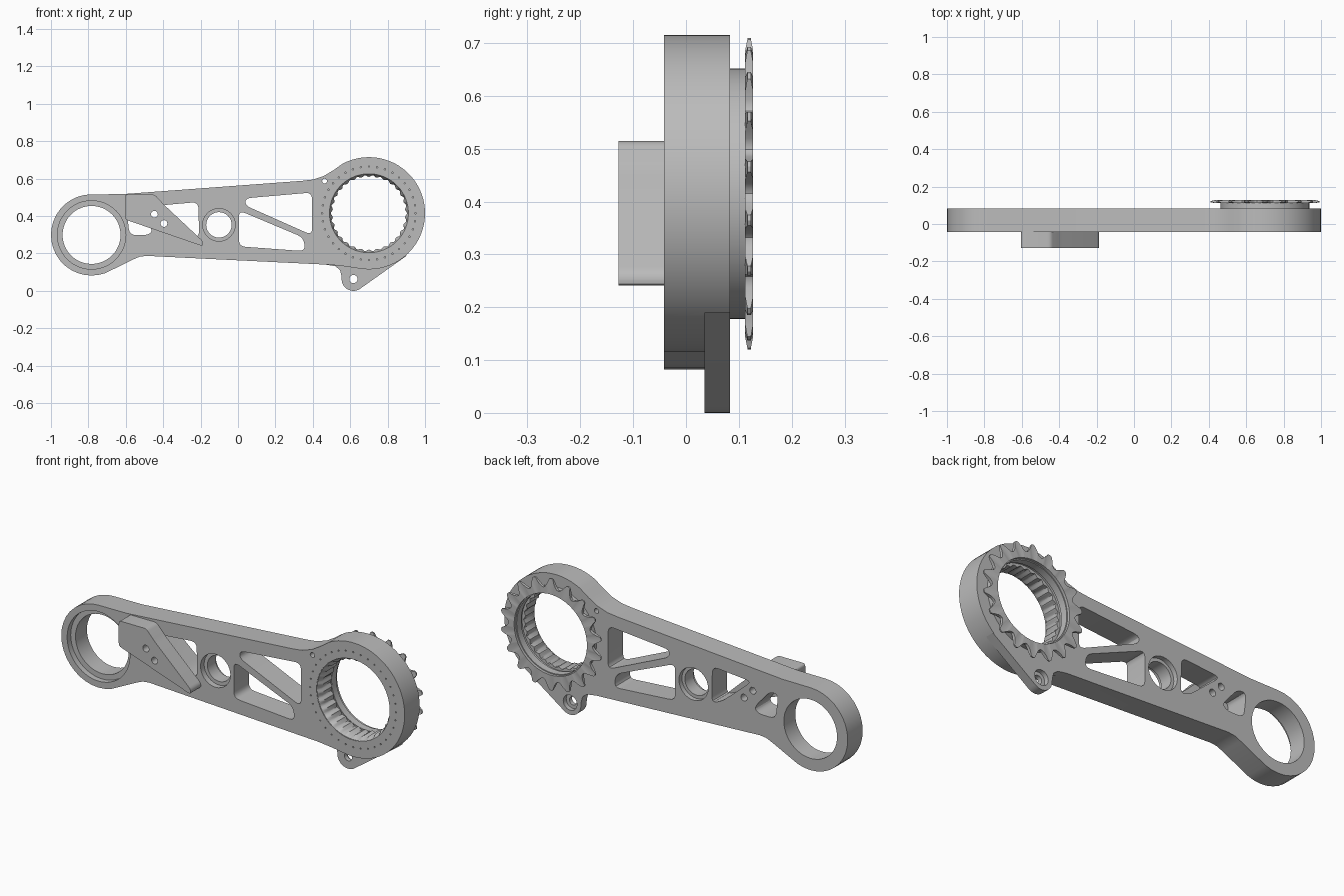
import bpy, bmesh, math
from mathutils import Vector

cube = bpy.data.objects.get("Cube")
if cube:
    bpy.data.objects.remove(cube, do_unlink=True)

FRONT, BACK = -0.042, 0.083
BIG, SMALL, MID, LUG = (0.70, 0.415), (-0.783, 0.299), (-0.102, 0.353), (0.617, 0.063)

metal = bpy.data.materials.new("grey metal")
metal.use_nodes = True
grey = (0.5, 0.5, 0.5, 1)
metal.diffuse_color = grey
metal.node_tree.nodes["Principled BSDF"].inputs["Base Color"].default_value = grey


def arc(c, r, a0, a1, n):
    angles = [math.radians(a0 + (a1 - a0) * i / n) for i in range(n + 1)]
    return [(c[0] + r * math.cos(a), c[1] + r * math.sin(a)) for a in angles]


def circle(c, r, n=48):
    return arc(c, r, 0, 360, n)[:-1]


def rounded(points, r, seg=4):
    """Polygon with every corner softened by a short curve."""
    out = []
    for i, p in enumerate(points):
        p, a, b = Vector(p), Vector(points[i - 1]), Vector(points[(i + 1) % len(points)])
        s = p + (a - p).normalized() * min(r, (a - p).length * 0.45)
        e = p + (b - p).normalized() * min(r, (b - p).length * 0.45)
        for k in range(seg + 1):
            t = k / seg
            out.append(tuple(s * (1 - t) ** 2 + p * 2 * t * (1 - t) + e * t * t))
    return out


def finish(name, bm):
    bmesh.ops.recalc_face_normals(bm, faces=bm.faces)
    me = bpy.data.meshes.new(name)
    bm.to_mesh(me)
    bm.free()
    me.materials.append(metal)
    ob = bpy.data.objects.new(name, me)
    bpy.context.collection.objects.link(ob)
    return ob


def prisms(name, loops, y0, y1):
    """One or more outlines in the xz plane, extruded along y."""
    bm = bmesh.new()
    for loop in loops:
        a = [bm.verts.new((x, y0, z)) for x, z in loop]
        b = [bm.verts.new((x, y1, z)) for x, z in loop]
        bm.faces.new(a)
        bm.faces.new(b[::-1])
        for i in range(len(a)):
            bm.faces.new((a[i - 1], b[i - 1], b[i], a[i]))
    return finish(name, bm)


def tube(name, sections):
    """Closed ring around the big axis from (y, outline) sections."""
    bm = bmesh.new()
    rings = [[bm.verts.new((x, y, z)) for x, z in loop] for y, loop in sections]
    for j, ring in enumerate(rings):
        prev = rings[j - 1]
        for i in range(len(ring)):
            bm.faces.new((prev[i - 1], prev[i], ring[i], ring[i - 1]))
    return finish(name, bm)


def boolean(ob, tool, operation="DIFFERENCE"):
    tool.hide_render = True
    mod = ob.modifiers.new("cut", "BOOLEAN")
    mod.operation, mod.object, mod.solver = operation, tool, "EXACT"
    bpy.context.view_layer.objects.active = ob
    bpy.ops.object.modifier_apply(modifier=mod.name)
    bpy.data.objects.remove(tool, do_unlink=True)


def polar(radii, start=0.0):
    n = len(radii)
    return [(BIG[0] + r * math.cos(start + math.tau * i / n),
             BIG[1] + r * math.sin(start + math.tau * i / n)) for i, r in enumerate(radii)]


# Arm body
outline = (arc(BIG, 0.30, -100, 118, 40)
           + [(0.51, 0.645), (0.46, 0.615), (0.40, 0.595), (0.34, 0.588), (-0.62, 0.517)]
           + arc(SMALL, 0.217, 90, 290, 20)
           + [(-0.56, 0.168), (-0.525, 0.183), (-0.487, 0.187), (0.50, 0.139), (0.58, 0.13)])
arm = prisms("arm_body", [outline], FRONT, BACK)

# Lug under the big end, flush with the back
lug = ([(0.47, 0.14), (0.52, 0.132), (0.545, 0.112), (0.553, 0.08)]
       + arc(LUG, 0.063, 185, 308, 12)
       + [(0.905, 0.19), (0.85, 0.18), (0.70, 0.16), (0.58, 0.18)])
boolean(arm, prisms("lug", [lug], 0.035, BACK), "UNION")

# Lightening windows and through holes
windows = [
    [(0.04, 0.495), (0.396, 0.526), (0.396, 0.298), (0.04, 0.456)],
    [(0.005, 0.43), (0.35, 0.285), (0.36, 0.212), (0.005, 0.238)],
    [(-0.44, 0.455), (-0.212, 0.475), (-0.208, 0.285), (-0.265, 0.305)],
    [(-0.595, 0.43), (-0.545, 0.43), (-0.455, 0.325), (-0.48, 0.298), (-0.58, 0.298)],
]
screws = [(-0.447, 0.41), (-0.396, 0.36)]
holes = [rounded(w, 0.035) for w in windows]
holes += [circle(s, 0.018, 20) for s in screws]
holes += [circle(BIG, 0.213, 60), circle(SMALL, 0.155), circle(MID, 0.068, 32),
          circle(LUG, 0.022, 20), circle((0.463, 0.587), 0.013, 16)]
boolean(arm, prisms("hole_cutter", holes, -0.3, 0.3))

# Counterbores, front and back
boolean(arm, prisms("front_bores", [circle(SMALL, 0.183), circle(MID, 0.087, 32)], -0.3, FRONT + 0.03))
boolean(arm, prisms("back_bores", [circle(MID, 0.085, 32), circle(LUG, 0.04, 24)], BACK - 0.025, 0.3))

# Ring of pin marks on the front face
pins = [circle(p, 0.004, 6) for p in circle(BIG, 0.25, 36)]
boolean(arm, prisms("pin_cutter", pins, -0.3, FRONT + 0.01))

# Bracket plate on the front
shape = [(-0.605, 0.515), (-0.445, 0.515), (-0.395, 0.46), (-0.187, 0.265), (-0.187, 0.238), (-0.605, 0.382)]
bracket = prisms("front_bracket", [rounded(shape, 0.015)], -0.128, FRONT)
boolean(bracket, prisms("screw_cutter", [circle(s, 0.018, 20) for s in screws], -0.3, 0.3))

# Scalloped liner with a conical lead-in
n = 180
lobes = polar([0.199 + 0.005 * math.cos(math.tau * i / 6) for i in range(n)])
wall = polar([0.2135] * n)
lip = polar([0.211] * n)
liner = tube("bore_liner", [(FRONT + 0.002, wall), (FRONT + 0.002, lip), (-0.015, lobes),
                            (0.06, lobes), (0.06, wall)])

# Hub flange carrying the sprocket
flange = tube("hub_flange", [(y, polar([r] * 72)) for y, r in
                             ((0.075, 0.237), (0.113, 0.237), (0.113, 0.207), (0.075, 0.207))])

# Sprocket with tapered teeth
tooth = [0.295, 0.292, 0.272, 0.256, 0.247, 0.244, 0.247, 0.256, 0.272, 0.292]
teeth = polar(tooth * 18, math.pi / 2)
bore = polar([0.212] * 180, math.pi / 2)
sprocket = tube("sprocket", [(0.112, bore), (0.112, teeth), (0.127, teeth), (0.127, bore)])
for v in sprocket.data.vertices:
    if math.hypot(v.co.x - BIG[0], v.co.z - BIG[1]) > 0.285:
        v.co.y = 0.1195 + (v.co.y - 0.1195) * 0.45

# Smooth curved walls, sharp rims
for ob in (arm, bracket, liner, flange, sprocket):
    bpy.ops.object.select_all(action="DESELECT")
    ob.select_set(True)
    bpy.context.view_layer.objects.active = ob
    bpy.ops.object.shade_smooth_by_angle(angle=math.radians(30))
